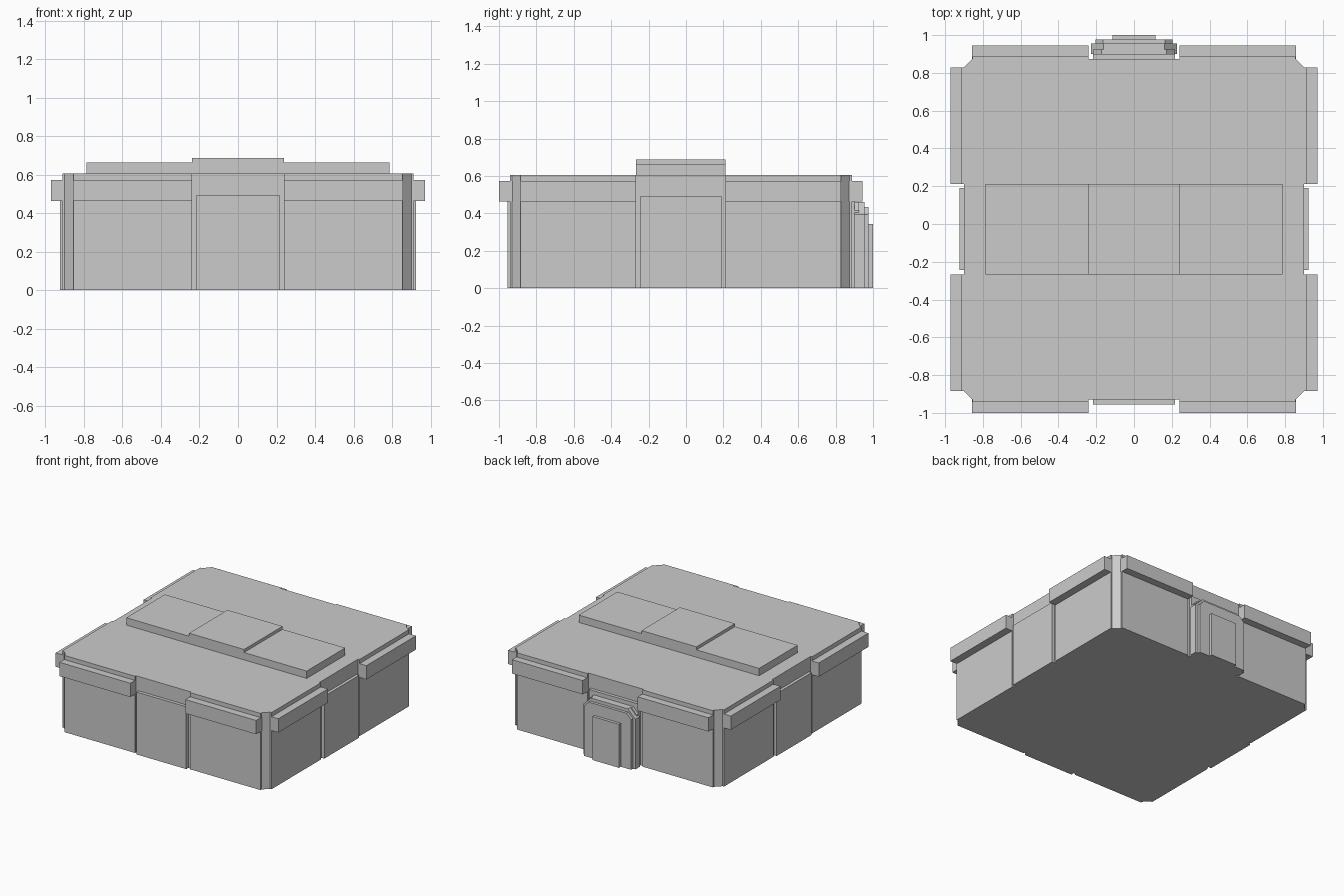
import bpy
import bmesh
from mathutils import Vector

old = bpy.data.objects.get("Cube")
if old:
    bpy.data.objects.remove(old, do_unlink=True)

grey = bpy.data.materials.new("plain grey")
grey.use_nodes = True
COLOUR = (0.6, 0.6, 0.6, 1)
grey.diffuse_color = COLOUR
grey.node_tree.nodes["Principled BSDF"].inputs["Base Color"].default_value = COLOUR

CY = -0.0275  # depth centre of the building


def prism(name, points, direction):
    """Extrude a planar outline along a direction."""
    bm = bmesh.new()
    face = bm.faces.new([bm.verts.new(p) for p in points])
    ext = bmesh.ops.extrude_face_region(bm, geom=[face], use_keep_orig=True)
    verts = [g for g in ext["geom"] if isinstance(g, bmesh.types.BMVert)]
    bmesh.ops.translate(bm, verts=verts, vec=Vector(direction))
    bmesh.ops.recalc_face_normals(bm, faces=bm.faces)
    mesh = bpy.data.meshes.new(name)
    bm.to_mesh(mesh)
    bm.free()
    mesh.materials.append(grey)
    obj = bpy.data.objects.new(name, mesh)
    bpy.context.collection.objects.link(obj)
    return obj


def box(name, x0, x1, y0, y1, z0, z1):
    outline = [(x0, y0, z0), (x1, y0, z0), (x1, y1, z0), (x0, y1, z0)]
    return prism(name, outline, (0, 0, z1 - z0))


def arch(name, half, y0, y1, top, cut):
    """Door surround with clipped upper corners."""
    side = [(half, 0), (half, top - cut), (half - cut, top)]
    outline = side + [(-x, z) for x, z in reversed(side)]
    return prism(name, [(x, y0, z) for x, z in outline], (0, y1 - y0, 0))


# Main block: recessed bays in each wall and stepped, clipped corners
quarter = [(0.90, 0.24), (0.912, 0.24), (0.912, 0.857), (0.90, 0.857),
           (0.855, 0.902), (0.855, 0.914), (0.24, 0.914), (0.24, 0.902)]
plan = []
for sx, sy in ((1, 1), (-1, 1), (-1, -1), (1, -1)):
    part = [(sx * x, CY + sy * y, 0) for x, y in quarter]
    plan += part if sx * sy > 0 else part[::-1]
prism("main_block", plan, (0, 0, 0.605))

for sign, x_name, y_name in ((1, "left", "back"), (-1, "right", "front")):
    # Centre panels standing in the recessed bays
    a, b = sorted((sign * 0.89, sign * 0.924))
    box(x_name + "_panel", a, b, CY - 0.217, CY + 0.217, 0, 0.492)
    box(y_name + "_panel", -0.217, 0.217, CY + a * 1.004, CY + b * 1.004, 0, 0.492)
    # Overhanging trim beams on both halves of each wall
    for half, half_name in ((1, "a"), (-1, "b")):
        c, d = sorted((sign * 0.90, sign * 0.972))
        e, f = sorted((half * 0.24, half * 0.857))
        box(x_name + "_trim_" + half_name, c, d, CY + e, CY + f, 0.463, 0.572)
        box(y_name + "_trim_" + half_name, e, f, CY + c, CY + d, 0.463, 0.572)

# Raised roof strip and its higher centre
box("roof_strip", -0.787, 0.787, CY - 0.24, CY + 0.24, 0.60, 0.663)
box("roof_centre", -0.24, 0.24, CY - 0.24, CY + 0.24, 0.60, 0.687)

# Stepped entrance at the back
arch("entrance_outer", 0.217, 0.87, 0.925, 0.46, 0.045)
arch("entrance_middle", 0.227, 0.90, 0.955, 0.46, 0.065)
arch("entrance_inner", 0.205, 0.94, 0.977, 0.435, 0.04)
box("door", -0.115, 0.115, 0.96, 1.0, 0, 0.343)
